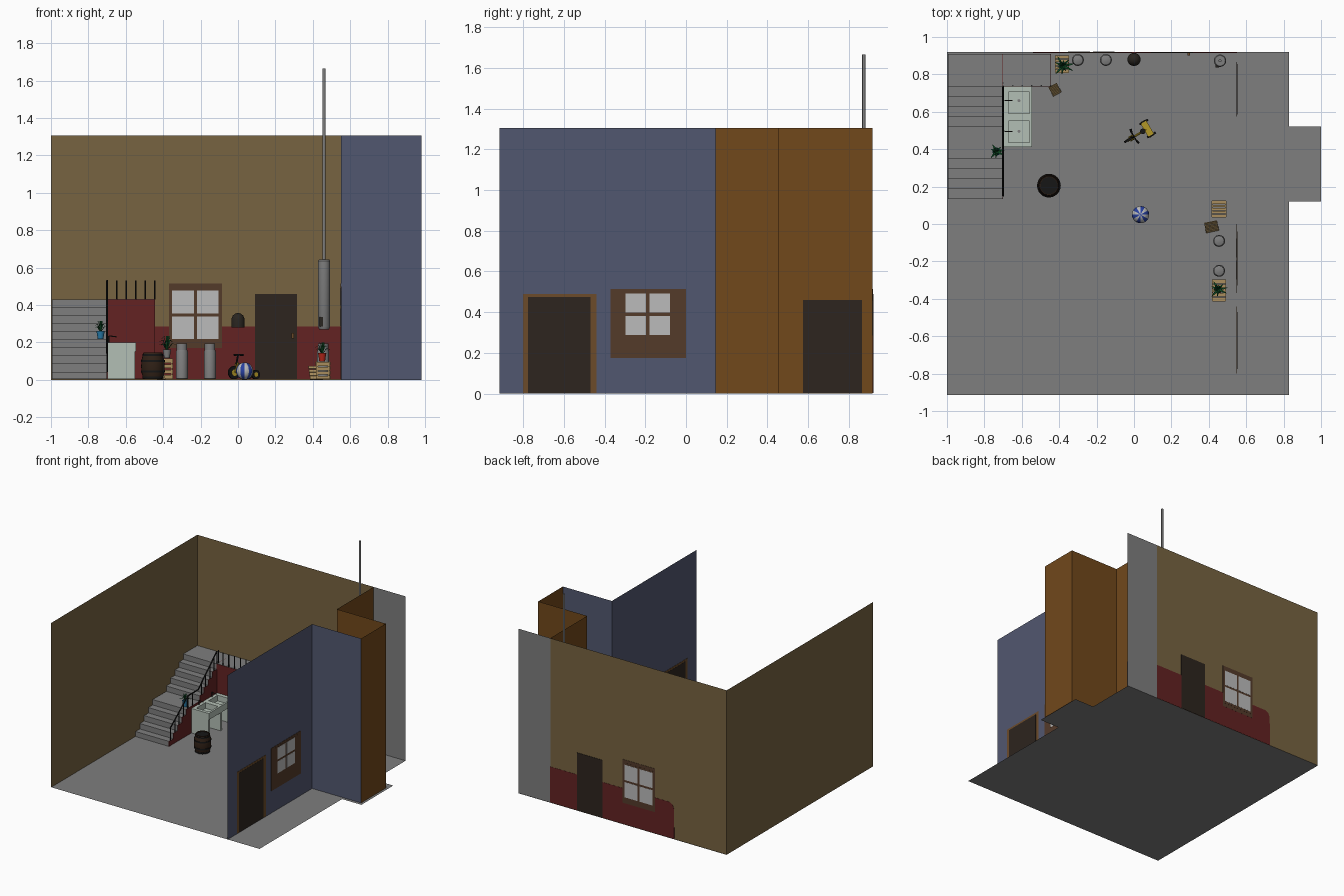
import bpy, bmesh, math
from mathutils import Vector, Matrix

if "Cube" in bpy.data.objects:
    bpy.data.objects.remove(bpy.data.objects["Cube"])

COL = dict(blue=(.083, .096, .162), tan=(.184, .126, .053), orange=(.165, .065, .011), red=(.125, .016, .016),
           door=(.026, .018, .013), frame=(.15, .07, .023), brown=(.088, .043, .023), white=(.5, .5, .5),
           black=(.008, .008, .008), enamel=(.45, .52, .46), wood=(.4, .27, .11), barrel=(.03, .015, .008),
           leaf=(.005, .08, .02), potblue=(.02, .2, .4), potred=(.45, .02, .01), yellow=(.45, .31, .02),
           ballblue=(.02, .05, .35), dark=(.022, .018, .014), grey=(.21, .21, .21))
MATS = {}


def mat(c):
    if c not in MATS:
        MATS[c] = bpy.data.materials.new(c)
        MATS[c].diffuse_color = (*COL[c], 1)
    return MATS[c]


def mesh(name, verts, faces, color=None, smooth=False):
    me = bpy.data.meshes.new(name)
    me.from_pydata(verts, [], faces)
    bm = bmesh.new()
    bm.from_mesh(me)
    bmesh.ops.recalc_face_normals(bm, faces=bm.faces)
    bm.to_mesh(me)
    bm.free()
    ob = bpy.data.objects.new(name, me)
    bpy.context.collection.objects.link(ob)
    me.materials.append(mat(color or 'grey'))
    if smooth:
        bpy.ops.object.select_all(action='DESELECT')
        ob.select_set(True)
        bpy.context.view_layer.objects.active = ob
        bpy.ops.object.shade_smooth_by_angle(angle=math.radians(35))
    return ob


def prism(name, pts, axis, a, b, color=None):
    """Extrude a 2D outline along an axis (x: pts are y,z / y: x,z / z: x,y)."""
    place = {'x': lambda p, t: (t, *p), 'y': lambda p, t: (p[0], t, p[1]), 'z': lambda p, t: (*p, t)}[axis]
    n = len(pts)
    v = [place(p, t) for t in (a, b) for p in pts]
    f = [list(range(n)), list(range(n, 2 * n))]
    f += [(i, (i + 1) % n, n + (i + 1) % n, n + i) for i in range(n)]
    return mesh(name, v, f, color)


def box(name, x0, x1, y0, y1, z0, z1, color=None):
    return prism(name, [(x0, y0), (x1, y0), (x1, y1), (x0, y1)], 'z', z0, z1, color)


def lathe(name, x, y, prof, color=None, n=20):
    """Revolve (radius, z) points, capped at both ends."""
    v = [(x + r * math.cos(i * math.tau / n), y + r * math.sin(i * math.tau / n), z)
         for r, z in prof for i in range(n)]
    m = len(prof)
    f = [(k * n + i, k * n + (i + 1) % n, (k + 1) * n + (i + 1) % n, (k + 1) * n + i)
         for k in range(m - 1) for i in range(n)]
    f += [list(range(n)), list(range((m - 1) * n, m * n))]
    return mesh(name, v, f, color, True)


def rod(name, p, q, r, color=None, n=8):
    p, q = Vector(p), Vector(q)
    ob = lathe(name, 0, 0, [(r, 0), (r, (q - p).length)], color, n)
    ob.matrix_world = Matrix.Translation(p) @ (q - p).to_track_quat('Z', 'Y').to_matrix().to_4x4()
    return ob


# floor and sheet walls; G lifts standing parts just clear of the floor
G = .003
mesh('floor', [(-1, -.915, 0), (.83, -.915, 0), (.83, .12, 0), (1, .12, 0), (1, .52, 0),
               (.83, .52, 0), (.83, .92, 0), (-1, .92, 0)], [range(8)])
H, BY, RX = 1.305, .917, .55


def wall(name, p, q, color=None):
    mesh(name, [(*p, 0), (*q, 0), (*q, H), (*p, H)], [(0, 1, 2, 3)], color)


wall('left_wall', (-1, -.915), (-1, BY), 'tan')
wall('back_wall', (-1, BY), (RX, BY), 'tan')
wall('back_wall_end', (RX, BY), (.83, BY))
wall('right_wall', (RX, -.915), (RX, .145), 'blue')
wall('alcove_front', (RX, .145), (.98, .145), 'blue')
wall('alcove_side', (.98, .145), (.98, .455), 'orange')
wall('alcove_back', (RX, .455), (.98, .455), 'orange')
wall('right_wall_rear', (RX, .455), (RX, BY), 'orange')


# thin inlays seen from both sides of a wall
def inlay(name, side, a, b, z0, z1, t, color):
    pts = [(a, z0), (b, z0), (b, z1), (a, z1)]
    c = BY if side == 'y' else RX
    prism(name, pts, side, c - t, c + t, color)


def window(side, outer, inner, pane, color):
    inlay('window_frame', side, *outer, .002, color)
    inlay('window_inner', side, *inner, .003, 'brown')
    a, b, z0, z1 = pane
    w, h, g = (b - a) / 2, (z1 - z0) / 2, .008
    for i in (0, 1):
        for j in (0, 1):
            inlay('window_pane', side, a + i * w + g, a + (i + 1) * w - g,
                  z0 + j * h + g, z0 + (j + 1) * h - g, .004, 'white')


prism('wainscot', [(-.54, G), (RX, G), (RX, .285), (-.5, .285), (-.525, .27), (-.537, .24)],
      'y', BY - .0015, BY + .0015, 'red')
window('y', (-.37, -.085, .17, .515), (-.36, -.095, .2, .49), (-.36, -.095, .21, .485), 'brown')
window('x', (-.37, 0, .175, .515), (-.33, -.04, .19, .5), (-.305, -.07, .28, .5), 'brown')
inlay('back_door', 'y', .09, .315, G, .46, .003, 'door')
inlay('front_door_frame', 'x', -.8, -.44, G, .49, .002, 'frame')
inlay('front_door', 'x', -.775, -.47, G, .475, .003, 'door')
inlay('rear_door_frame', 'x', .575, .865, G, .46, .002, 'door')
inlay('rear_door', 'x', .585, .855, G, .45, .003, 'door')
box('door_handle', .285, .3, .9, .913, .22, .25, 'frame')

# staircase: two short flights with a middle landing
R, SX, SY = .043, -.7, .91
risers = [.135 + .0535 * i for i in range(5)] + [.52 + .0535 * i for i in range(5)]
outline = [(.135, G)]
for i, y in enumerate(risers):
    outline += [(y, i * R + (G if i == 0 else 0)), (y, (i + 1) * R)]
outline = outline[1:] + [(SY, 10 * R), (SY, G)]
prism('stairs', outline, 'x', -.994, SX - .003)
prism('stairs_side', outline, 'x', SX - .003, SX, 'red')
box('upper_landing', SX, -.447, .738, SY, G, .431)
box('landing_front', SX, -.445, .735, .738, G, .429, 'red')
box('landing_end', -.447, -.444, .735, SY, G, .429, 'red')

# railings
for i, y in enumerate(risers):
    rod('baluster', (SX, y + .02, (i + 1) * R), (SX, y + .02, (i + 1) * R + .1), .004, 'black')
rod('baluster', (SX, .43, 5 * R), (SX, .43, 5 * R + .1), .004, 'black')
rail = [(SX, .15, R + .1), (SX, .37, 5 * R + .1), (SX, .5, 5 * R + .1), (SX, .735, 10 * R + .1)]
for p, q in zip(rail, rail[1:]):
    rod('handrail', p, q, .005, 'black')
for i in range(6):
    x = SX + .051 * i
    rod('landing_baluster', (x, .738, .43), (x, .738, .53), .004, 'black')

# double sink on three supports
for y in (.415, .565, .715):
    box('sink_support', -.695, -.55, y, y + .018, G, .15, 'enamel')
box('sink_back', -.697, -.685, .415, .733, G, .15, 'enamel')
box('sink_base', -.697, -.55, .415, .733, .145, .155, 'enamel')
for x0, x1 in ((-.697, -.672), (-.56, -.545)):
    box('sink_rim_long', x0, x1, .412, .735, .15, .2, 'enamel')
for y0, y1 in ((.412, .437), (.55, .59), (.705, .735)):
    box('sink_rim_cross', -.672, -.56, y0, y1, .15, .2, 'enamel')
for y in (.495, .66):
    lathe('drain', -.615, y, [(.008, .154), (.008, .158)], 'grey', 12)
    rod('faucet_stem', (-.69, y, .2), (-.69, y, .235), .004, 'dark')
    rod('faucet_spout', (-.69, y, .235), (-.65, y, .23), .003, 'dark')

# barrel
lathe('barrel', -.455, .205, [(.05, G), (.06, .035), (.063, .072), (.06, .11), (.05, .145), (.046, .145),
                              (.046, .135)], 'barrel', 24)
for z, r in ((.012, .0555), (.045, .0635), (.1, .0635), (.133, .0555)):
    lathe('barrel_hoop', -.455, .205, [(r - .003, z - .005), (r, z - .005), (r, z + .005), (r - .003, z + .005)],
          'black', 24)

# gas bottles
for x, y in ((-.3, .877), (-.15, .877), (.455, -.09), (.455, -.25)):
    lathe('gas_bottle', x, y, [(.028, G), (.032, .008), (.032, .15), (.026, .165), (.01, .17)])
    lathe('bottle_collar', x, y, [(.026, .16), (.028, .16), (.028, .193), (.025, .193), (.025, .163)])

# water heater with flue, and the domed wall box
lathe('water_heater', .46, .873, [(.026, .27), (.033, .285), (.033, .635), (.028, .642)], None, 24)
rod('flue_pipe', (.46, .873, .64), (.46, .873, 1.665), .008, None, 12)
box('heater_panel', .435, .455, .838, .85, .285, .335, 'dark')
lathe('wall_dome', 0, .88, [(.035, .28), (.035, .325), (.029, .342), (.017, .353), (.004, .357)], 'dark')


# slatted crates and leaning slat panels
def crate(cx, cy, sx, sy, h, rows):
    for x in (cx - sx / 2, cx + sx / 2 - .008):
        for y in (cy - sy / 2, cy + sy / 2 - .008):
            box('crate_post', x, x + .008, y, y + .008, G, h - .005, 'wood')
    for k in range(rows):
        z = h * (k + .15) / rows
        z1 = z + .7 * h / rows
        for s in (-1, 1):
            e, g = cx + s * sx / 2, cy + s * sy / 2
            box('crate_side', e - .002, e + .002, cy - sy / 2, cy + sy / 2, z, z1, 'wood')
            box('crate_end', cx - sx / 2, cx + sx / 2, g - .002, g + .002, z, z1, 'wood')
    for k in range(5):
        y = cy - sy / 2 + sy * k / 5
        box('crate_slat', cx - sx / 2, cx + sx / 2, y + .002, y + sy / 5 - .003, h - .005, h, 'wood')


def slat_panel(x, y, w, turn):
    for k in range(4):
        ob = box('leaning_slat', -w / 2, w / 2, -.002, .002, .023 * k, .023 * k + .018, 'wood')
        ob.matrix_world = (Matrix.Translation((x, y, .004)) @ Matrix.Rotation(turn, 4, 'Z')
                           @ Matrix.Rotation(-.65, 4, 'X'))


crate(-.385, .855, .07, .09, .115, 4)
crate(.455, .08, .075, .085, .1, 4)
crate(.455, -.355, .07, .115, .095, 4)
slat_panel(-.41, .695, .05, .5)
slat_panel(.42, -.04, .07, .2)


# potted plants with arching blades
def plant(x, y, z, color, size):
    lathe('pot', x, y, [(.015, z), (.022, z + .045), (.019, z + .045), (.018, z + .036)], color, 14)
    v, f = [], []
    for i in range(10):
        a, up = i * math.tau / 10 + .2, .5 + .5 * (i % 3) / 2
        d, s = Vector((math.cos(a), math.sin(a), 0)), Vector((-math.sin(a), math.cos(a), 0))
        o, b = Vector((x, y, z + .038)), len(v)
        for t, h, w in ((0, 0, .003), (.5, 1, .006), (1, .8, .001)):
            c = o + d * size * t * (1.5 - up) + Vector((0, 0, h * up * size * 1.3))
            v += [c - s * w, c + s * w]
        f += [(b, b + 1, b + 3, b + 2), (b + 2, b + 3, b + 5, b + 4)]
    mesh('plant_leaves', v, f, 'leaf')


plant(-.735, .387, .217, 'potblue', .045)
plant(-.38, .845, .117, 'grey', .06)
plant(.45, -.35, .097, 'potred', .05)

# striped ball
bpy.ops.mesh.primitive_uv_sphere_add(segments=24, ring_count=14, radius=.046, location=(.035, .05, .047))
ball = bpy.context.object
ball.name = 'ball'
ball.data.materials.append(mat('ballblue'))
ball.data.materials.append(mat('white'))
for p in ball.data.polygons:
    p.material_index = int((math.atan2(p.center.y, p.center.x) + math.pi) / math.tau * 12) % 2
bpy.ops.object.shade_smooth_by_angle()


# tricycle, u forward and v sideways
def T(u, v, z):
    return (.03 - .86 * u + .51 * v, .485 - .51 * u - .86 * v, z + G)


for u, v, r in ((-.05, .04, .025), (-.05, -.04, .025), (.06, 0, .035)):
    rod('tricycle_wheel', T(u, v - .006, r), T(u, v + .006, r), r, 'black', 18)
    rod('tricycle_hub', T(u, v - .008, r), T(u, v + .008, r), r * .5, 'yellow', 12)
rod('tricycle_axle', T(-.05, -.04, .025), T(-.05, .04, .025), .005, 'yellow')
for s in (-1, 1):
    rod('tricycle_fork', T(.06, .01 * s, .035), T(.04, .01 * s, .09), .004, 'yellow')
    rod('tricycle_grip', T(.035, .025 * s, .13), T(.03, .045 * s, .13), .006, 'black')
rod('tricycle_stem', T(.045, 0, .08), T(.035, 0, .13), .005, 'black')
rod('tricycle_handlebar', T(.035, -.03, .13), T(.035, .03, .13), .004, 'black')
rod('tricycle_frame', T(.042, 0, .085), T(-.05, 0, .04), .006, 'yellow')
rod('tricycle_seat', T(-.02, 0, .075), T(-.02, 0, .085), .015, 'black', 14)
rod('tricycle_seat_post', T(-.02, 0, .05), T(-.02, 0, .075), .005, 'black')
prism('tricycle_step', [T(u, v, 0)[:2] for u, v in ((-.065, -.04), (-.03, -.04), (-.03, .04), (-.065, .04))],
      'z', .045, .053, 'yellow')

for m in bpy.data.materials:
    if m.users and not m.is_grease_pencil:
        m.use_nodes = True
        m.node_tree.nodes["Principled BSDF"].inputs["Base Color"].default_value = m.diffuse_color
